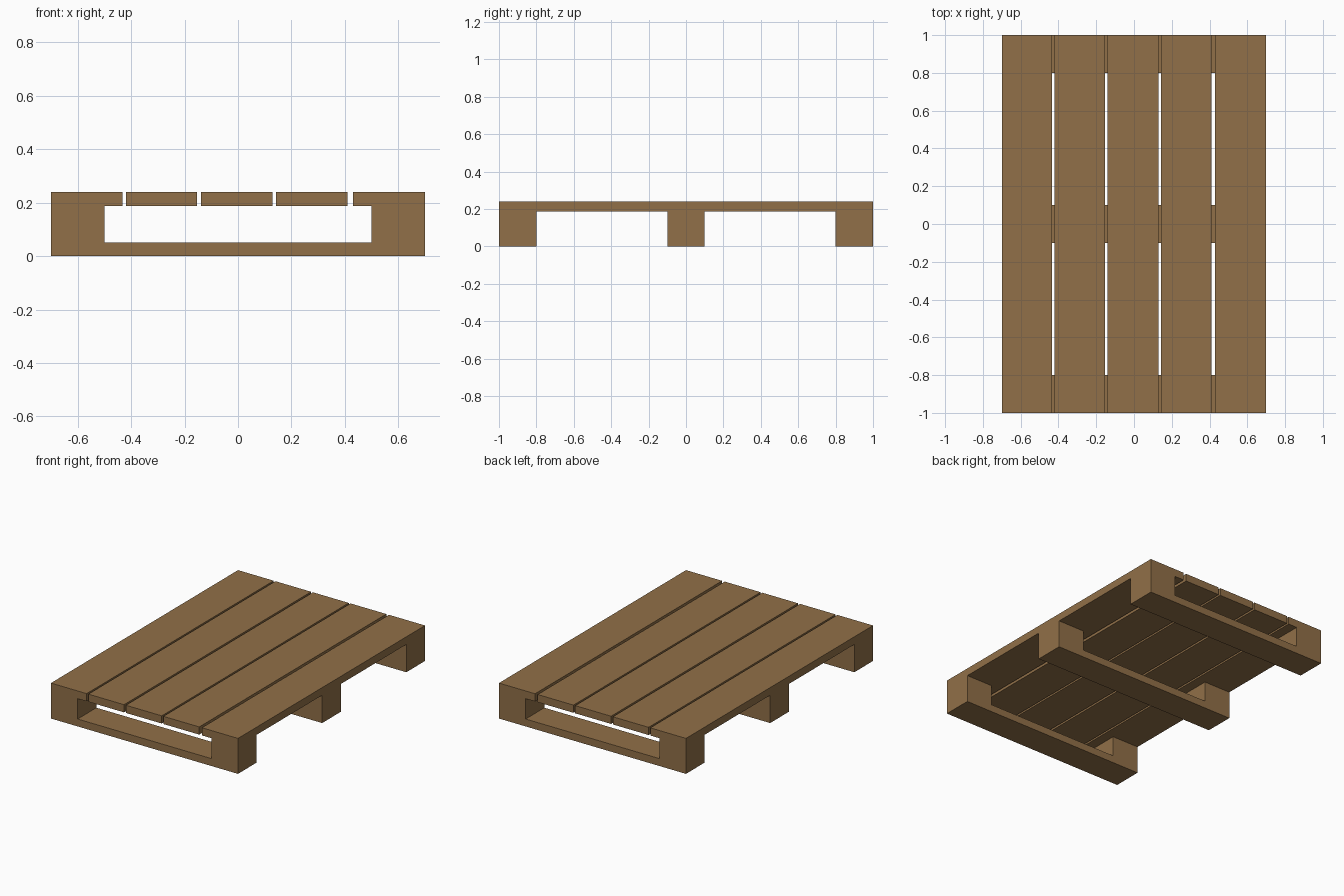
import bpy
import bmesh
from mathutils import Matrix, Vector

if "Cube" in bpy.data.objects:
    bpy.data.objects.remove(bpy.data.objects["Cube"])

wood = bpy.data.materials.new("brown wood")
wood.diffuse_color = (0.283, 0.162, 0.065, 1.0)
wood.use_nodes = True
wood.node_tree.nodes["Principled BSDF"].inputs["Base Color"].default_value = wood.diffuse_color

Z_RUNNER, Z_DECK, Z_TOP = 0.05, 0.188, 0.24


def box(name, x, y, z):
    """Axis-aligned box from (min, max) ranges."""
    size = [r[1] - r[0] for r in (x, y, z)]
    centre = Vector([(r[0] + r[1]) / 2 for r in (x, y, z)])
    bm = bmesh.new()
    bmesh.ops.create_cube(bm, size=1.0, matrix=Matrix.Translation(centre) @ Matrix.Diagonal((*size, 1)))
    mesh = bpy.data.meshes.new(name)
    bm.to_mesh(mesh)
    bm.free()
    mesh.materials.append(wood)
    obj = bpy.data.objects.new(name, mesh)
    bpy.context.collection.objects.link(obj)


# Five long deck boards with narrow gaps
boards = [(-0.7, -0.433), (-0.42, -0.153), (-0.139, 0.129), (0.142, 0.41), (0.43, 0.7)]
for i, x in enumerate(boards, 1):
    box(f"deck_board_{i}", x, (-1, 1), (Z_DECK, Z_TOP))

# Three cross runners, each with a block at both ends
for place, y in (("front", (-1, -0.8)), ("middle", (-0.1, 0.1)), ("back", (0.8, 1))):
    box(f"{place}_runner", (-0.7, 0.7), y, (0, Z_RUNNER))
    for side, x in (("left", (-0.7, -0.5)), ("right", (0.5, 0.7))):
        box(f"{place}_{side}_block", x, y, (Z_RUNNER, Z_DECK))
